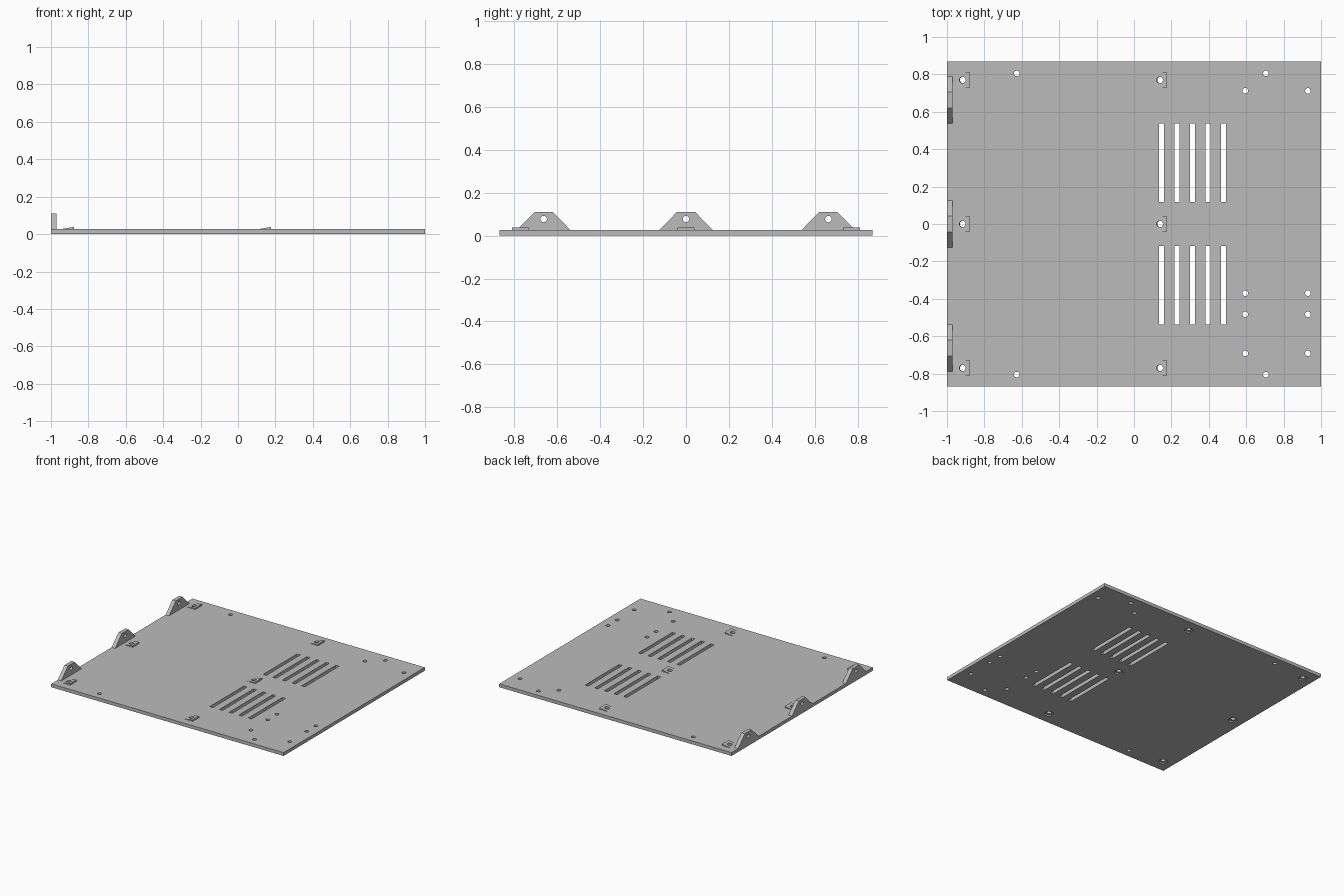
import bpy
import bmesh
from math import atan2
from mathutils import Matrix, Vector

cube = bpy.data.objects.get("Cube")
if cube:
    bpy.data.objects.remove(cube, do_unlink=True)

THICK = 0.026
RAMP_X = (-0.917, 0.138)
THIRDS_Y = (-0.77, 0, 0.77)
TILT = atan2(0.013, 0.078)

grey = bpy.data.materials.new("plain grey")
grey.use_nodes = True
grey.diffuse_color = (0.5, 0.5, 0.5, 1)
grey.node_tree.nodes["Principled BSDF"].inputs["Base Color"].default_value = (0.5, 0.5, 0.5, 1)


def add_box(bm, low, high):
    low, high = Vector(low), Vector(high)
    place = Matrix.Translation((low + high) / 2) @ Matrix.Diagonal((high - low).to_4d())
    bmesh.ops.create_cube(bm, size=1, matrix=place)


def add_rod(bm, centre, radius, depth, axis="Z", angle=0.0):
    turn = Matrix.Rotation(1.5707963, 4, "Y") if axis == "X" else Matrix.Rotation(angle, 4, "Y")
    bmesh.ops.create_cone(bm, cap_ends=True, segments=24, radius1=radius, radius2=radius,
                          depth=depth, matrix=Matrix.Translation(centre) @ turn)


def add_prism(bm, profile, offset):
    face = bm.faces.new([bm.verts.new(p) for p in profile])
    extruded = bmesh.ops.extrude_face_region(bm, geom=[face])
    moved = [v for v in extruded["geom"] if isinstance(v, bmesh.types.BMVert)]
    bmesh.ops.translate(bm, verts=moved, vec=offset)


def make_object(name, bm, helper=False):
    bmesh.ops.recalc_face_normals(bm, faces=bm.faces)
    mesh = bpy.data.meshes.new(name)
    bm.to_mesh(mesh)
    bm.free()
    mesh.materials.append(grey)
    obj = bpy.data.objects.new(name, mesh)
    bpy.context.collection.objects.link(obj)
    obj.hide_render = helper
    return obj


def combine(obj, tool, operation):
    """Apply a boolean and throw the tool away."""
    mod = obj.modifiers.new(operation.title(), "BOOLEAN")
    mod.object, mod.operation, mod.solver = tool, operation, "EXACT"
    bpy.context.view_layer.update()
    result = obj.evaluated_get(bpy.context.evaluated_depsgraph_get())
    mesh = bpy.data.meshes.new_from_object(result)
    obj.modifiers.clear()
    obj.data = mesh
    bpy.data.objects.remove(tool, do_unlink=True)


# Base plate
bm = bmesh.new()
add_box(bm, (-1, -0.868, 0), (1, 0.868, THICK))
plate = make_object("base_plate", bm)

# Sloped screw pads rising towards +x
bm = bmesh.new()
for x in RAMP_X:
    for y in THIRDS_Y:
        section = ((-0.039, 0.01), (0.039, 0.01), (0.039, 0.038), (-0.039, 0.025))
        add_prism(bm, [(x + dx, y - 0.04, z) for dx, z in section], (0, 0.08, 0))
combine(plate, make_object("pads", bm, True), "UNION")

# Ventilation slots and straight mounting holes
bm = bmesh.new()
for i in range(5):
    x = 0.147 + i * 0.083
    for y in (-0.537, 0.118):
        add_box(bm, (x - 0.014, y, -0.1), (x + 0.014, y + 0.419, 0.1))
holes = [(x, y) for x in (-0.627, 0.705) for y in (-0.805, 0.805)]
holes += [(x, y) for x in (0.595, 0.93) for y in (-0.692, -0.483, -0.37, 0.712)]
for x, y in holes:
    add_rod(bm, (x, y, 0), 0.015, 0.2)
# Tilted screw holes through the pads
for x in RAMP_X:
    for y in THIRDS_Y:
        add_rod(bm, (x, y, 0.032), 0.017, 0.2, angle=-TILT)
combine(plate, make_object("hole_cutter", bm, True), "DIFFERENCE")

# Screw head recesses underneath
bm = bmesh.new()
for x in RAMP_X:
    for y in THIRDS_Y:
        add_rod(bm, (x + 0.004, y, -0.01), 0.031, 0.044, angle=-TILT)
combine(plate, make_object("recess_cutter", bm, True), "DIFFERENCE")

# Upright hinge tabs along the right edge, each with a cross hole
for label, y in (("front", -0.663), ("middle", 0), ("back", 0.663)):
    bm = bmesh.new()
    outline = ((-0.125, THICK), (0.125, THICK), (0.042, 0.11), (-0.042, 0.11))
    add_prism(bm, [(-1, y + dy, z) for dy, z in outline], (0.03, 0, 0))
    tab = make_object(label + "_hinge_tab", bm)
    bm = bmesh.new()
    add_rod(bm, (-0.985, y, 0.077), 0.015, 0.1, axis="X")
    combine(tab, make_object("tab_hole_cutter", bm, True), "DIFFERENCE")
